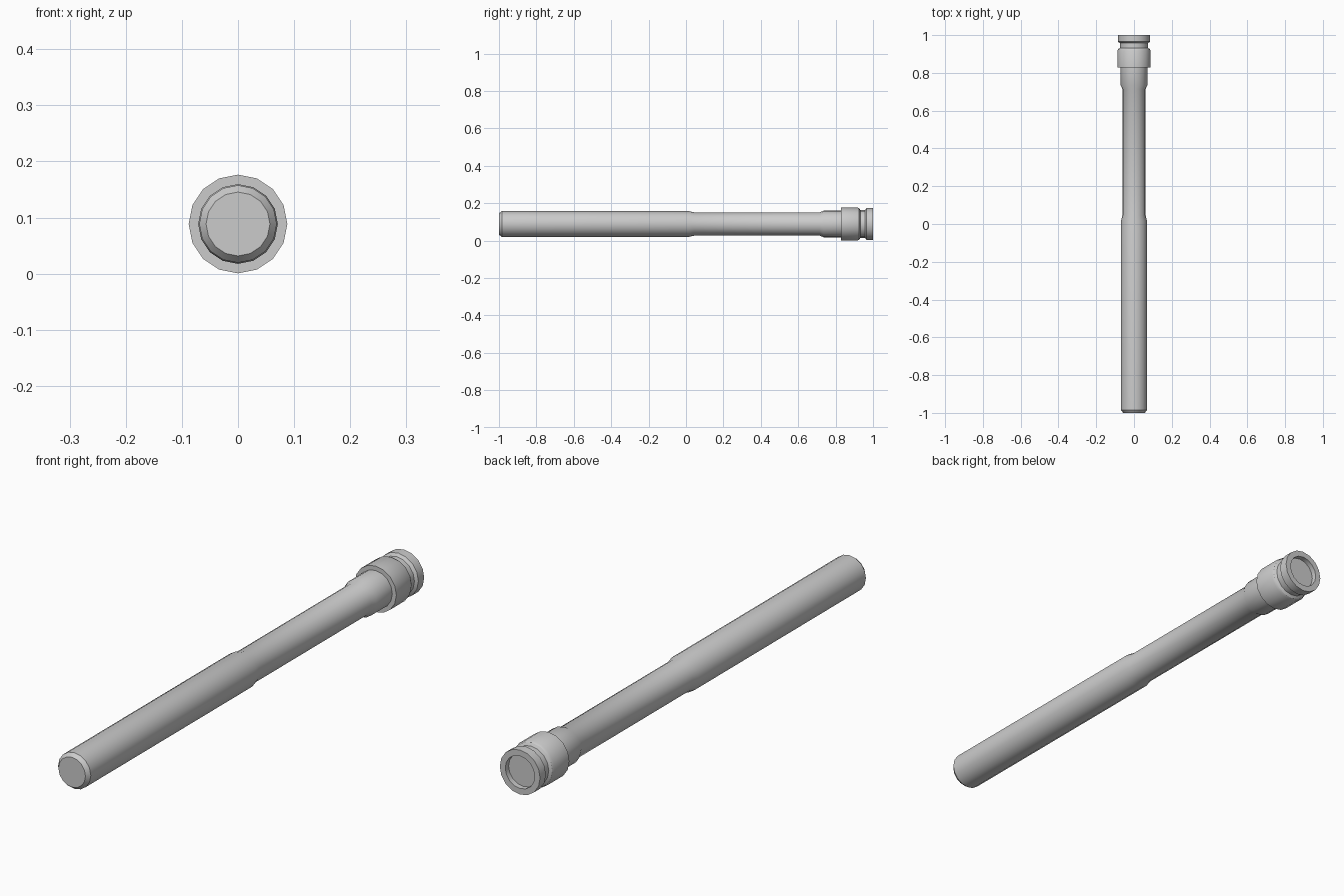
import bpy, bmesh
from math import sin, cos, tau

if "Cube" in bpy.data.objects:
    bpy.data.objects.remove(bpy.data.objects["Cube"])

SIDES = 16
AXIS_Z = 0.0885


def lathe(name, profile):
    """Revolve (y, radius) points about the long axis, capping both ends."""
    bm = bmesh.new()
    rings = [[bm.verts.new((r * sin(tau * i / SIDES), y, AXIS_Z + r * cos(tau * i / SIDES)))
              for i in range(SIDES)] for y, r in profile]
    for a, b in zip(rings, rings[1:]):
        for i in range(SIDES):
            j = (i + 1) % SIDES
            bm.faces.new((a[i], a[j], b[j], b[i]))
    bm.faces.new(rings[0])
    bm.faces.new(rings[-1])
    bmesh.ops.recalc_face_normals(bm, faces=bm.faces)
    mesh = bpy.data.meshes.new(name)
    bm.to_mesh(mesh)
    bm.free()
    obj = bpy.data.objects.new(name, mesh)
    bpy.context.collection.objects.link(obj)
    bpy.ops.object.select_all(action='DESELECT')
    obj.select_set(True)
    bpy.context.view_layer.objects.active = obj
    bpy.ops.object.shade_smooth_by_angle(angle=0.5)
    return obj


# Whole turned body: grip, slim shaft, shoulder, collar, groove, recessed end rim
lathe("turned_tube", [
    (-1.0, 0.057), (-0.985, 0.069),                  # chamfered grip end
    (0.015, 0.069), (0.045, 0.062),                  # step to shaft
    (0.715, 0.062), (0.735, 0.071), (0.828, 0.071),  # shoulder
    (0.828, 0.088), (0.918, 0.088), (0.926, 0.084),  # collar
    (0.932, 0.074), (0.957, 0.074),                  # groove
    (0.965, 0.085), (1.0, 0.085),                    # end rim
    (1.0, 0.062), (0.98, 0.062),                     # recess
])
